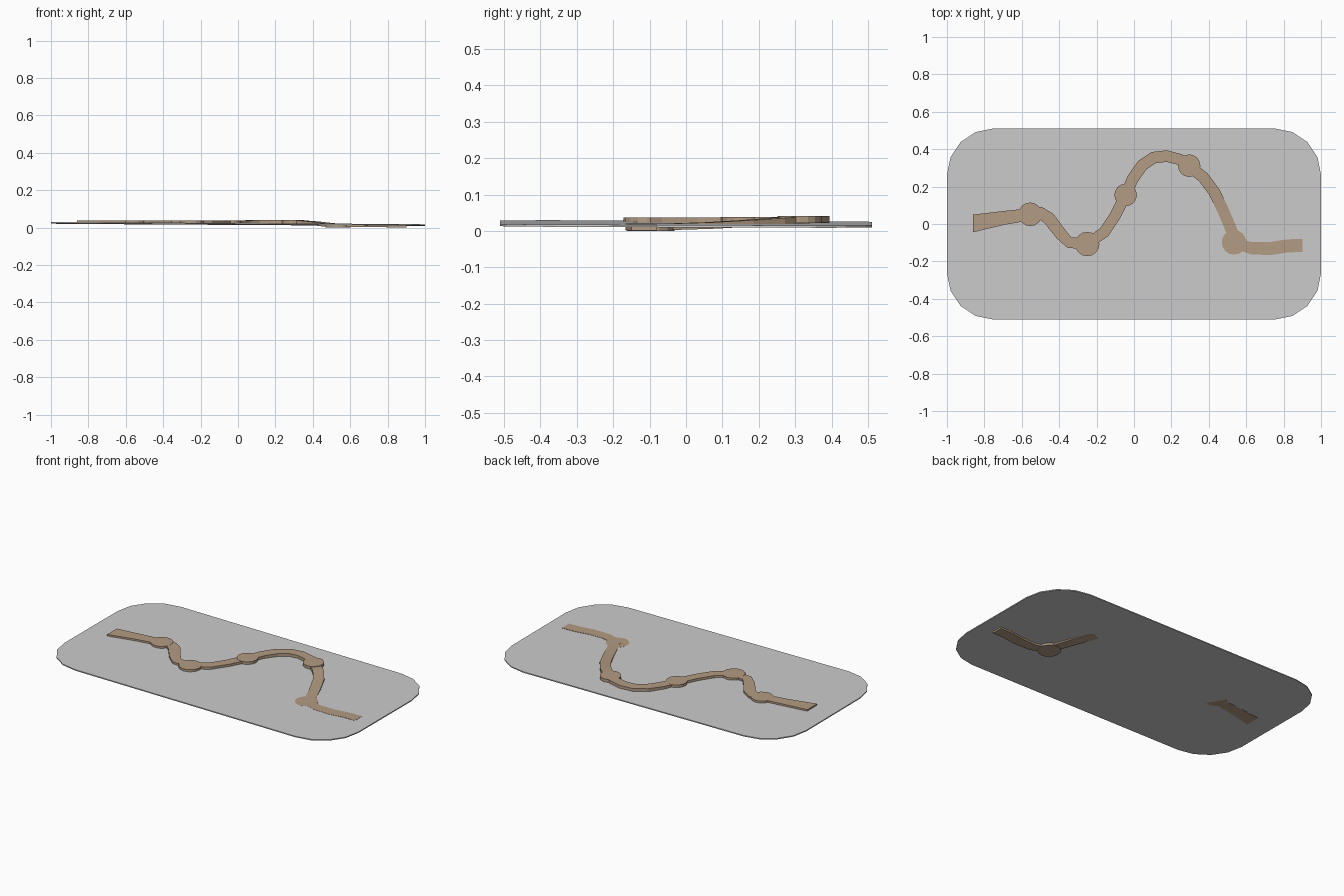
import bpy, bmesh, math
from mathutils import Vector

if "Cube" in bpy.data.objects:
    bpy.data.objects.remove(bpy.data.objects["Cube"])

brown = bpy.data.materials.new("brown")
brown.diffuse_color = (0.45, 0.33, 0.23, 1)
brown.use_nodes = True
brown.node_tree.nodes["Principled BSDF"].inputs["Base Color"].default_value = brown.diffuse_color


def add_object(name, bm, mat=None):
    bmesh.ops.recalc_face_normals(bm, faces=bm.faces)
    mesh = bpy.data.meshes.new(name)
    bm.to_mesh(mesh)
    bm.free()
    ob = bpy.data.objects.new(name, mesh)
    bpy.context.collection.objects.link(ob)
    if mat:
        mesh.materials.append(mat)
    return ob


def prism(name, outline, z_of, thick, mat=None):
    """Closed outline extruded between z_of(x, y) and z_of(x, y) + thick."""
    bm = bmesh.new()
    low = [bm.verts.new((x, y, z_of(x, y))) for x, y in outline]
    top = [bm.verts.new((x, y, z_of(x, y) + thick)) for x, y in outline]
    bm.faces.new(low[::-1])
    bm.faces.new(top)
    n = len(outline)
    for i in range(n):
        j = (i + 1) % n
        bm.faces.new((low[i], low[j], top[j], top[i]))
    return add_object(name, bm, mat)


# Slightly tilted base plate with rounded corners
R, SEG = 0.25, 4
plate = []
for k, (sx, sy) in enumerate([(1, 1), (-1, 1), (-1, -1), (1, -1)]):
    for i in range(SEG + 1):
        a = (k + i / SEG) * math.pi / 2
        plate.append((sx * 0.75 + R * math.cos(a), sy * 0.261 + R * math.sin(a)))
prism("base_plate", plate, lambda x, y: 0.0158 - 0.006 * x - 0.0035 * y, 0.0064)

# Winding path: x, y, bottom z, half width
path = [
    (-0.86, 0.003, 0.019, 0.047), (-0.70, 0.032, 0.019, 0.037),
    (-0.555, 0.052, 0.019, 0.032), (-0.50, 0.058, 0.019, 0.034),
    (-0.455, 0.030, 0.019, 0.034), (-0.39, -0.055, 0.019, 0.032),
    (-0.345, -0.100, 0.019, 0.030), (-0.25, -0.105, 0.019, 0.030),
    (-0.16, -0.045, 0.019, 0.030), (-0.10, 0.045, 0.019, 0.030),
    (-0.045, 0.155, 0.0195, 0.030), (-0.005, 0.245, 0.020, 0.031),
    (0.045, 0.315, 0.021, 0.032), (0.105, 0.355, 0.022, 0.032),
    (0.175, 0.363, 0.0225, 0.031), (0.245, 0.345, 0.0225, 0.030),
    (0.295, 0.310, 0.022, 0.030), (0.37, 0.250, 0.018, 0.031),
    (0.43, 0.170, 0.012, 0.031), (0.48, 0.065, 0.006, 0.031),
    (0.52, -0.030, 0.003, 0.031), (0.55, -0.105, 0.002, 0.031),
    (0.63, -0.130, 0.002, 0.033), (0.73, -0.131, 0.002, 0.035),
    (0.82, -0.117, 0.0015, 0.035), (0.90, -0.115, 0.001, 0.035),
]
THICK = 0.0178
bm = bmesh.new()
rings = []
for i, (x, y, z, w) in enumerate(path):
    p, q = path[max(i - 1, 0)], path[min(i + 1, len(path) - 1)]
    d = Vector((q[0] - p[0], q[1] - p[1])).normalized()
    if i in (0, len(path) - 1):
        d = Vector((1, 0))
    nx, ny = -d.y * w, d.x * w
    rings.append([bm.verts.new(c) for c in (
        (x + nx, y + ny, z), (x - nx, y - ny, z),
        (x - nx, y - ny, z + THICK), (x + nx, y + ny, z + THICK))])
for a, b in zip(rings, rings[1:]):
    for k in range(4):
        m = (k + 1) % 4
        bm.faces.new((a[k], a[m], b[m], b[k]))
bm.faces.new(rings[0])
bm.faces.new(rings[-1])
add_object("winding_path", bm, brown)

# Round stops along the path: x, y, bottom z, radius
stops = [(-0.555, 0.052, 0.019, 0.063), (-0.25, -0.107, 0.019, 0.065),
         (-0.045, 0.155, 0.0197, 0.060), (0.295, 0.312, 0.0222, 0.060),
         (0.535, -0.098, 0.0, 0.066)]
for n, (x, y, z, r) in enumerate(stops, 1):
    ring = [(x + r * math.cos(2 * math.pi * i / 16), y + r * math.sin(2 * math.pi * i / 16))
            for i in range(16)]
    prism(f"path_stop_{n}", ring, lambda px, py, z=z: z, THICK + (0.0003 if z else 0.002), brown)
